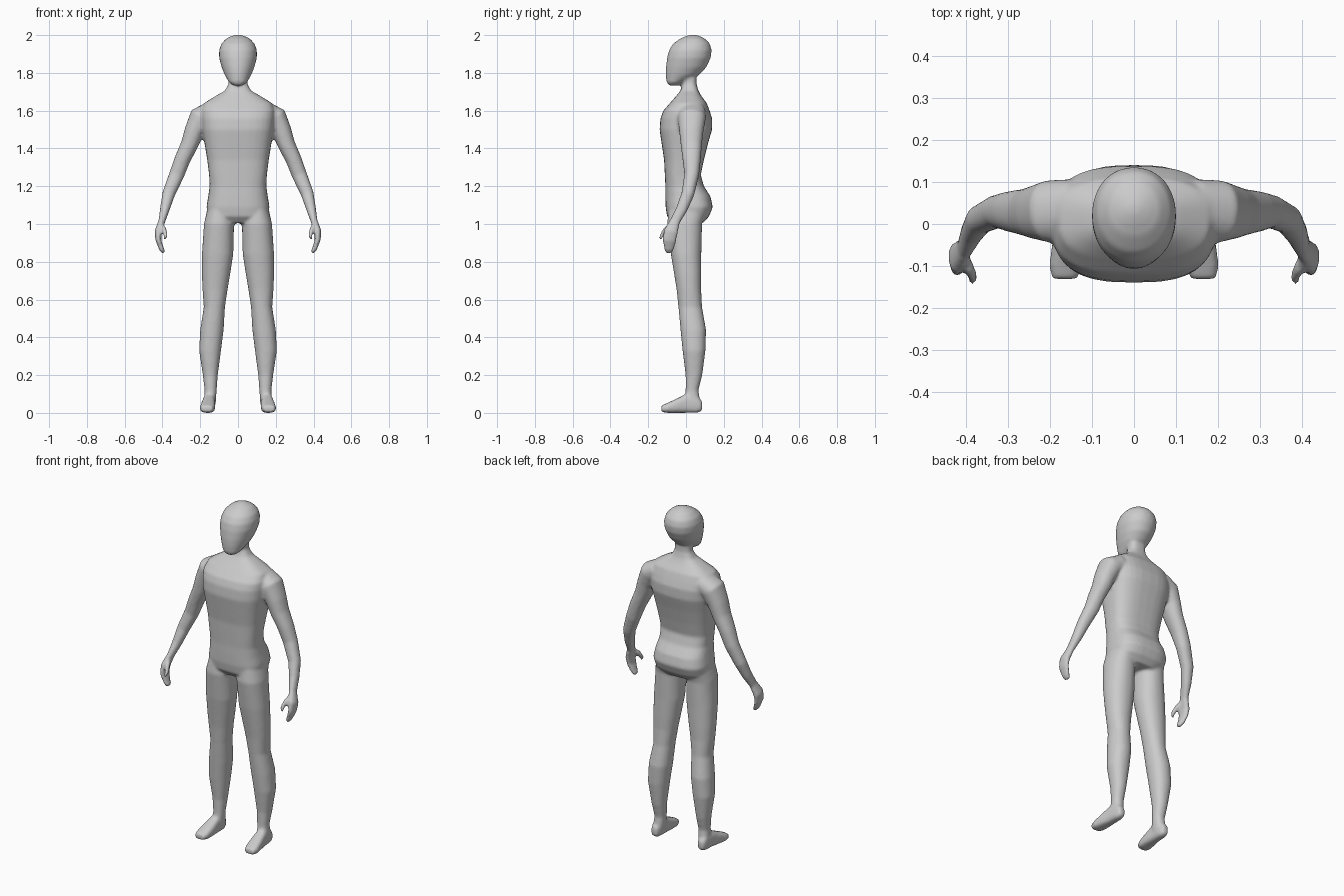
import bpy, bmesh, math
from mathutils import Vector

skin = bpy.data.materials.new("plain grey")
skin.diffuse_color = (0.6, 0.6, 0.6, 1)

bm = bmesh.new()
X, Y, Z = Vector((1, 0, 0)), Vector((0, 1, 0)), Vector((0, 0, 1))


def loft(rings, side=1, n=32):
    """Skin a closed tube through rings of (centre, u, v, power)."""
    loops = []
    for c, u, v, p in rings:
        loop = []
        for i in range(n):
            a = 2 * math.pi * i / n
            ca, sa = math.cos(a), math.sin(a)
            q = c + u * math.copysign(abs(ca) ** (2 / p), ca) + v * math.copysign(abs(sa) ** (2 / p), sa)
            loop.append(bm.verts.new((q.x * side, q.y, q.z)))
        loops.append(loop)
    faces = [bm.faces.new(loops[0]), bm.faces.new(loops[-1])]
    for a, b in zip(loops, loops[1:]):
        for i in range(n):
            j = (i + 1) % n
            faces.append(bm.faces.new((a[i], a[j], b[j], b[i])))
    bmesh.ops.recalc_face_normals(bm, faces=faces)


def upright(rows, p):
    """Rows of (z, x0, x1, y0, y1) become level rings."""
    return [(Vector(((a + b) / 2, (c + d) / 2, z)), X * (b - a) / 2, Y * (d - c) / 2, p)
            for z, a, b, c, d in rows]


def limb(rows):
    """Rows of (x, y, z, thickness, depth) become rings square to the path."""
    pts = [Vector(r[:3]) for r in rows]
    out = []
    for i, r in enumerate(rows):
        t = (pts[min(i + 1, len(pts) - 1)] - pts[max(i - 1, 0)]).normalized()
        u = Y.cross(t).normalized()
        out.append((pts[i], u * r[3], t.cross(u) * r[4], 2.2))
    return out


# torso and neck: z, half width, front, back
torso = [(1.005, .11, -.07, .09), (1.04, .16, -.10, .122), (1.09, .167, -.108, .142),
         (1.145, .158, -.109, .13), (1.2, .15, -.109, .095), (1.26, .153, -.112, .078),
         (1.34, .163, -.116, .095), (1.42, .176, -.128, .115), (1.5, .19, -.14, .138),
         (1.56, .195, -.135, .138), (1.6, .195, -.12, .125), (1.64, .18, -.085, .11),
         (1.68, .115, -.05, .08), (1.705, .07, -.03, .066), (1.74, .05, -.017, .056),
         (1.82, .047, -.01, .055)]
loft(upright([(z, -w, w, f, b) for z, w, f, b in torso], 2.8))

# head
head = [(1.733, .025, -.09, -.035), (1.75, .048, -.103, -.015), (1.79, .071, -.107, .07),
        (1.83, .087, -.106, .108), (1.88, .1, -.1, .131), (1.92, .1, -.09, .136),
        (1.955, .088, -.068, .126), (1.982, .062, -.03, .1), (1.996, .032, .003, .07),
        (2.002, .01, .025, .048)]
loft(upright([(z, -w, w, f, b) for z, w, f, b in head], 2.1))

leg = [(1.09, .03, .16, -.09, .11), (1.0, .021, .18, -.1, .085), (.84, .025, .191, -.08, .081),
       (.73, .042, .191, -.062, .081), (.655, .055, .188, -.05, .08), (.56, .069, .181, -.04, .085),
       (.44, .076, .2, -.029, .106), (.33, .09, .206, -.018, .103), (.2, .107, .186, -.002, .086),
       (.12, .113, .177, -.002, .066), (.06, .117, .18, -.01, .075), (.02, .125, .18, -.02, .078)]
arm = [(.14, .035, 1.59, .06, .072), (.2, .03, 1.56, .063, .074), (.232, .028, 1.49, .052, .064),
       (.257, .028, 1.42, .046, .056), (.295, .03, 1.34, .042, .048), (.325, .03, 1.26, .04, .039),
       (.367, .01, 1.16, .034, .034), (.387, -.022, 1.08, .026, .03), (.403, -.058, 1.015, .018, .027),
       (.422, -.08, .96, .02, .038), (.422, -.088, .915, .015, .037), (.405, -.09, .868, .013, .027),
       (.392, -.092, .848, .01, .018)]
thumb = [(.405, -.075, .995, .012, .014), (.39, -.108, .97, .013, .014),
         (.383, -.128, .94, .011, .012), (.386, -.138, .92, .008, .009)]
# foot: y, x0, x1, z0, z1
foot = [(.086, .135, .172, .012, .06), (.06, .125, .18, 0, .09), (0, .122, .186, 0, .1),
        (-.05, .12, .195, 0, .075), (-.1, .122, .202, 0, .052), (-.131, .135, .195, .006, .038)]
for side in (1, -1):
    loft(upright(leg, 2.2), side)
    loft(limb(arm), side)
    loft(limb(thumb), side, 16)
    loft([(Vector(((a + b) / 2, y, (c + d) / 2)), X * (b - a) / 2, Z * (d - c) / 2, 2.8)
          for y, a, b, c, d in foot], side)

# fuse all parts into one smooth skin
mesh = bpy.data.meshes.new("body")
bm.to_mesh(mesh)
bm.free()
body = bpy.data.objects.new("body", mesh)
bpy.context.collection.objects.link(body)
mesh.materials.append(skin)
fuse = body.modifiers.new("fuse", 'REMESH')
fuse.mode = 'VOXEL'
fuse.voxel_size = 0.008
fuse.use_smooth_shade = True
soften = body.modifiers.new("soften", 'SMOOTH')
soften.factor = 0.5
soften.iterations = 6
